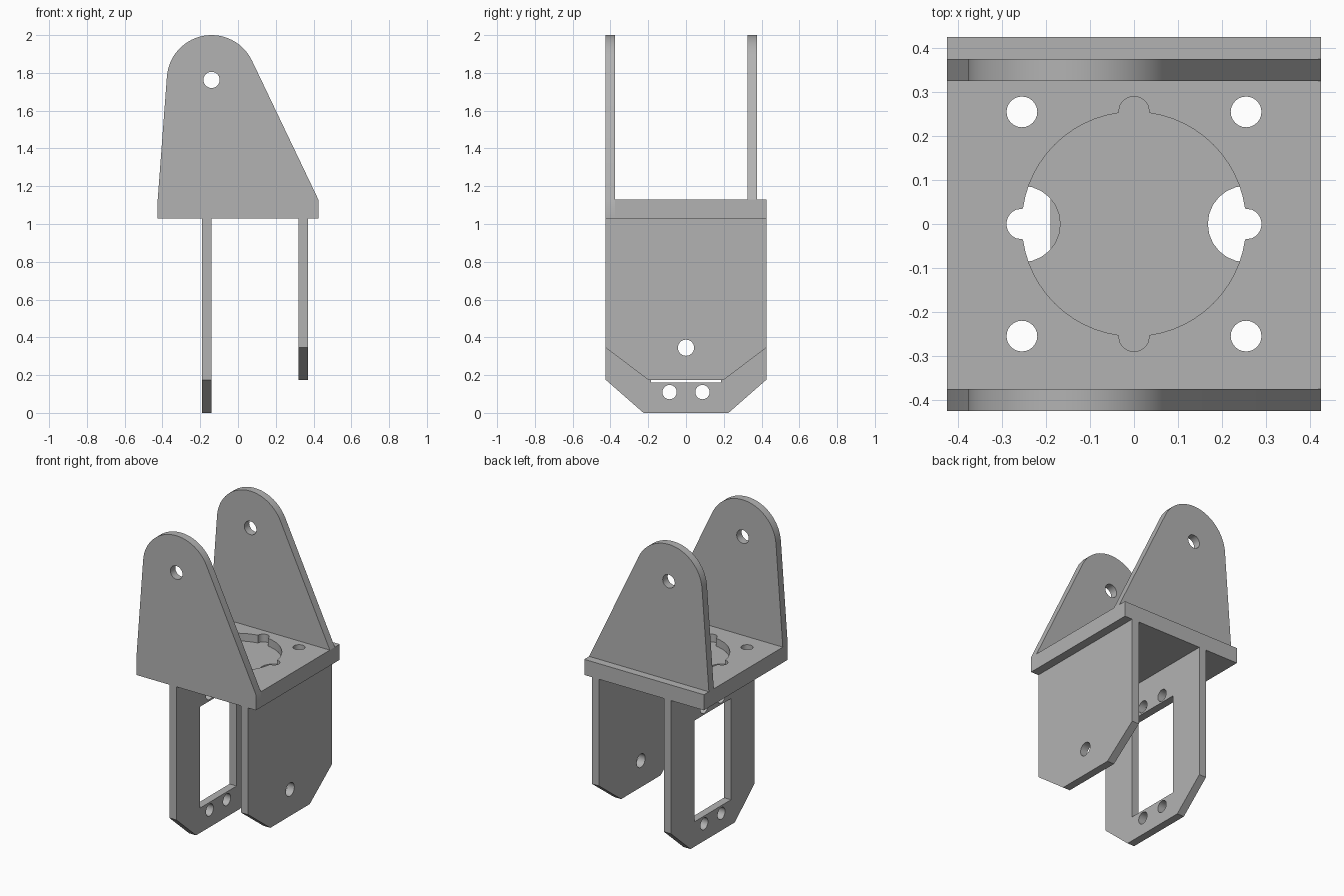
import bpy, bmesh
from math import sin, cos, pi, radians, sqrt, asin
from mathutils import Vector

cube = bpy.data.objects.get("Cube")
if cube:
    bpy.data.objects.remove(cube, do_unlink=True)

grey = bpy.data.materials.new("plain_grey")
grey.use_nodes = True
grey.diffuse_color = (0.45, 0.45, 0.45, 1)
grey.node_tree.nodes["Principled BSDF"].inputs["Base Color"].default_value = grey.diffuse_color

# Profile plane for each extrusion axis: maps (u, v, depth) to x, y, z
AXES = {
    "x": lambda u, v, d: Vector((d, u, v)),
    "y": lambda u, v, d: Vector((u, d, v)),
    "z": lambda u, v, d: Vector((u, v, d)),
}


def extrude(name, outline, axis, start, end):
    """Solid made by extruding a 2D outline between two depths on an axis."""
    place = AXES[axis]
    bm = bmesh.new()
    face = bm.faces.new([bm.verts.new(place(u, v, start)) for u, v in outline])
    top = bmesh.ops.extrude_face_region(bm, geom=[face])["geom"]
    shift = place(0, 0, end - start)
    bmesh.ops.translate(bm, vec=shift, verts=[g for g in top if isinstance(g, bmesh.types.BMVert)])
    bmesh.ops.recalc_face_normals(bm, faces=bm.faces)
    mesh = bpy.data.meshes.new(name)
    bm.to_mesh(mesh)
    bm.free()
    obj = bpy.data.objects.new(name, mesh)
    bpy.context.collection.objects.link(obj)
    mesh.materials.append(grey)
    return obj


def circle(u, v, r, n=24):
    return [(u + r * cos(2 * pi * i / n), v + r * sin(2 * pi * i / n)) for i in range(n)]


def rect(u0, u1, v0, v1):
    return [(u0, v0), (u1, v0), (u1, v1), (u0, v1)]


def cut(obj, outline, axis, start, end):
    """Subtract an extruded outline and bake the result into the mesh."""
    cutter = extrude("cutter", outline, axis, start, end)
    mod = obj.modifiers.new("cut", "BOOLEAN")
    mod.operation, mod.solver, mod.object = "DIFFERENCE", "EXACT", cutter
    bpy.context.view_layer.objects.active = obj
    bpy.ops.object.modifier_apply(modifier=mod.name)
    bpy.data.objects.remove(cutter, do_unlink=True)


HALF, BASE_LOW, BASE_TOP, FLOOR = 0.425, 1.03, 1.13, 1.08
RING, TAB = 0.255, 0.035

# Base plate with corner screw holes
base = extrude("base_plate", rect(-HALF, HALF, -0.375, HALF), "z", BASE_LOW, BASE_TOP)
for sx in (-1, 1):
    for sy in (-1, 1):
        cut(base, circle(sx * RING, sy * RING, TAB), "z", 0.9, 1.3)


# Round recess with four small tabs, then two openings through its floor
def recess_outline():
    points, spread = [], asin(TAB / RING)
    for quarter in range(4):
        mid = quarter * pi / 2
        for i in range(17):
            d = spread * (i / 8 - 1) * 0.999
            r = RING * cos(d) + sqrt(max(0, TAB ** 2 - (RING * sin(d)) ** 2))
            points.append((max(r, RING), mid + d))
        for i in range(1, 12):
            points.append((RING, mid + spread + (pi / 2 - 2 * spread) * i / 12))
    return [(r * cos(a), r * sin(a)) for r, a in points]


cut(base, recess_outline(), "z", FLOOR, 1.3)
for side in (-1, 1):
    cut(base, circle(side * RING, 0, 0.087), "z", 0.9, FLOOR + 0.01)


# Upright ears: tapered plates with a rounded top and a pivot hole
def ear(name, low, y0, y1):
    cx, cz, r = -0.14, 1.763, 0.237
    arc = [radians(25.5 + 150.2 * i / 28) for i in range(29)]
    outline = [(-HALF, low), (HALF, low)]
    if low < BASE_TOP:
        outline.append((HALF, BASE_TOP))
    outline += [(cx + r * cos(a), cz + r * sin(a)) for a in arc]
    if low < BASE_TOP:
        outline.append((-HALF, BASE_TOP))
    obj = extrude(name, outline, "y", y0, y1)
    cut(obj, circle(cx, cz, 0.043), "y", y0 - 0.1, y1 + 0.1)
    return obj


front_ear = ear("front_ear", BASE_LOW, -HALF, -0.375)
back_ear = ear("back_ear", BASE_TOP, 0.325, 0.375)


# Hanging legs: plates with chamfered lower corners
def leg(name, x0, x1, low, shoulder, foot):
    outline = [(-HALF, BASE_LOW), (-HALF, shoulder), (-foot, low),
               (foot, low), (HALF, shoulder), (HALF, BASE_LOW)]
    return extrude(name, outline, "x", x0, x1)


solid_leg = leg("solid_leg", 0.32, 0.37, 0.175, 0.345, 0.2)
cut(solid_leg, circle(0, 0.345, 0.043), "x", 0.2, 0.5)

window_leg = leg("window_leg", -0.19, -0.14, 0, 0.175, 0.225)
cut(window_leg, rect(-0.185, 0.185, 0.16, 0.81), "x", -0.3, 0)
for y in (-0.087, 0.087):
    for z in (0.11, 0.857):
        cut(window_leg, circle(y, z, 0.038), "x", -0.3, 0)

# Smooth curved walls, keep sharp edges
for obj in (base, front_ear, back_ear, solid_leg, window_leg):
    bpy.ops.object.select_all(action="DESELECT")
    obj.select_set(True)
    bpy.context.view_layer.objects.active = obj
    bpy.ops.object.shade_smooth_by_angle(angle=radians(30))
